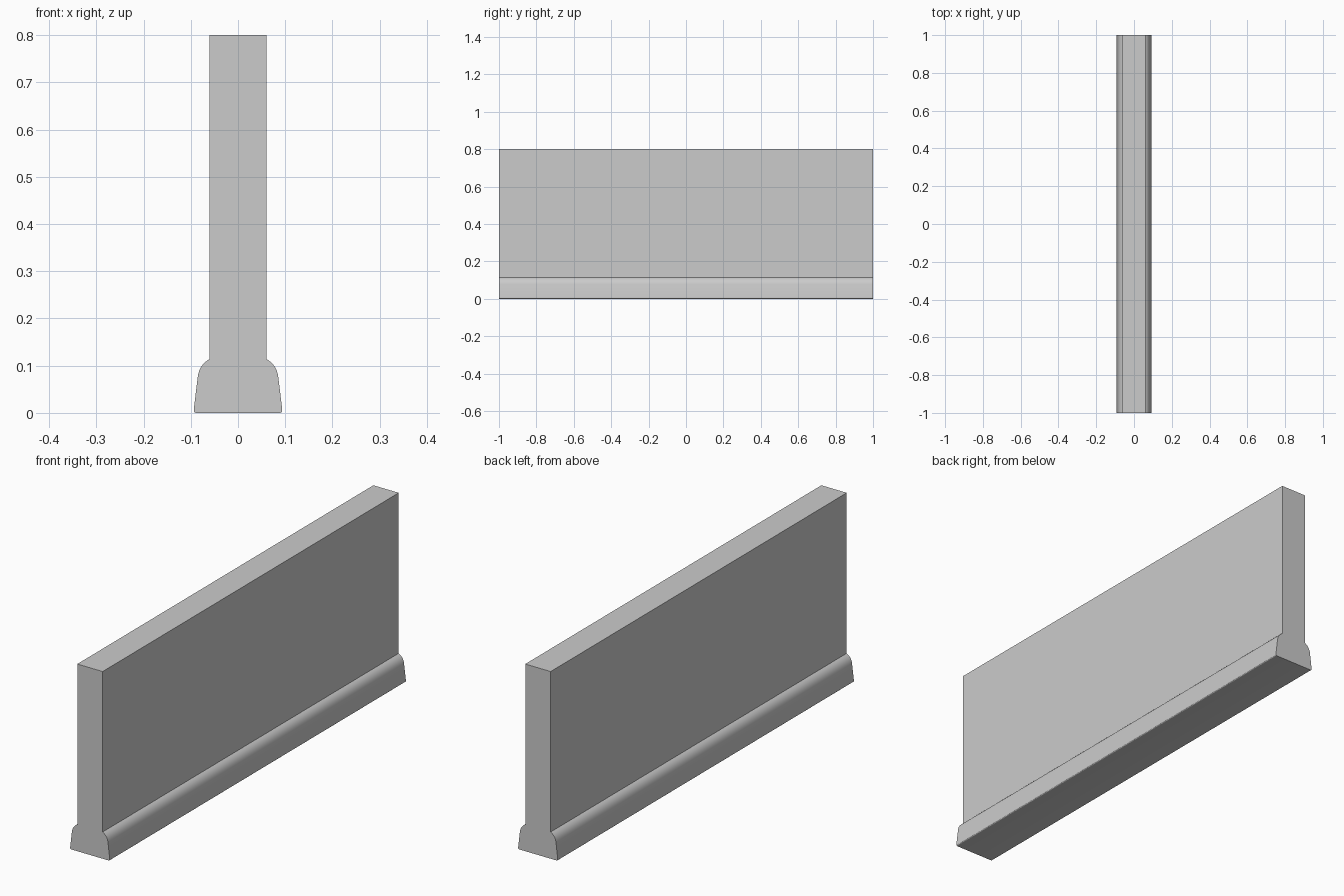
import bpy, bmesh, math
from mathutils import Vector

if "Cube" in bpy.data.objects:
    bpy.data.objects.remove(bpy.data.objects["Cube"])

LENGTH, HEIGHT, HALF_WALL = 2.0, 0.8, 0.06


def curve(p0, p1, p2, steps):
    """Points on a quadratic curve, used for the rounded edges."""
    a, b, c = Vector(p0), Vector(p1), Vector(p2)
    pts = []
    for i in range(steps + 1):
        t = i / steps
        pts.append(tuple((1 - t) ** 2 * a + 2 * t * (1 - t) * b + t * t * c))
    return pts


def extrude_profile(name, outline):
    """Extrude a closed x/z outline along the full length."""
    bm = bmesh.new()
    face = bm.faces.new([bm.verts.new((x, -LENGTH / 2, z)) for x, z in outline])
    ext = bmesh.ops.extrude_face_region(bm, geom=[face], use_keep_orig=True)
    verts = [g for g in ext["geom"] if isinstance(g, bmesh.types.BMVert)]
    bmesh.ops.translate(bm, verts=verts, vec=(0, LENGTH, 0))
    bmesh.ops.recalc_face_normals(bm, faces=bm.faces)
    mesh = bpy.data.meshes.new(name)
    bm.to_mesh(mesh)
    bm.free()
    obj = bpy.data.objects.new(name, mesh)
    bpy.context.collection.objects.link(obj)
    bpy.context.view_layer.objects.active = obj
    obj.select_set(True)
    bpy.ops.object.shade_smooth_by_angle(angle=math.radians(25))
    obj.select_set(False)
    return obj


# Right half of the section: softened foot, sloped skirting, rounded shoulder, wall
right = curve((0.088, 0.0), (0.095, 0.0), (0.0935, 0.009), 4)
right += curve((0.085, 0.078), (0.081, 0.103), (HALF_WALL, 0.114), 8)
right.append((HALF_WALL, HEIGHT))

# Mirror the half section and extrude it
left = [(-x, z) for x, z in reversed(right)]
extrude_profile("wall_with_skirting", right + left)
